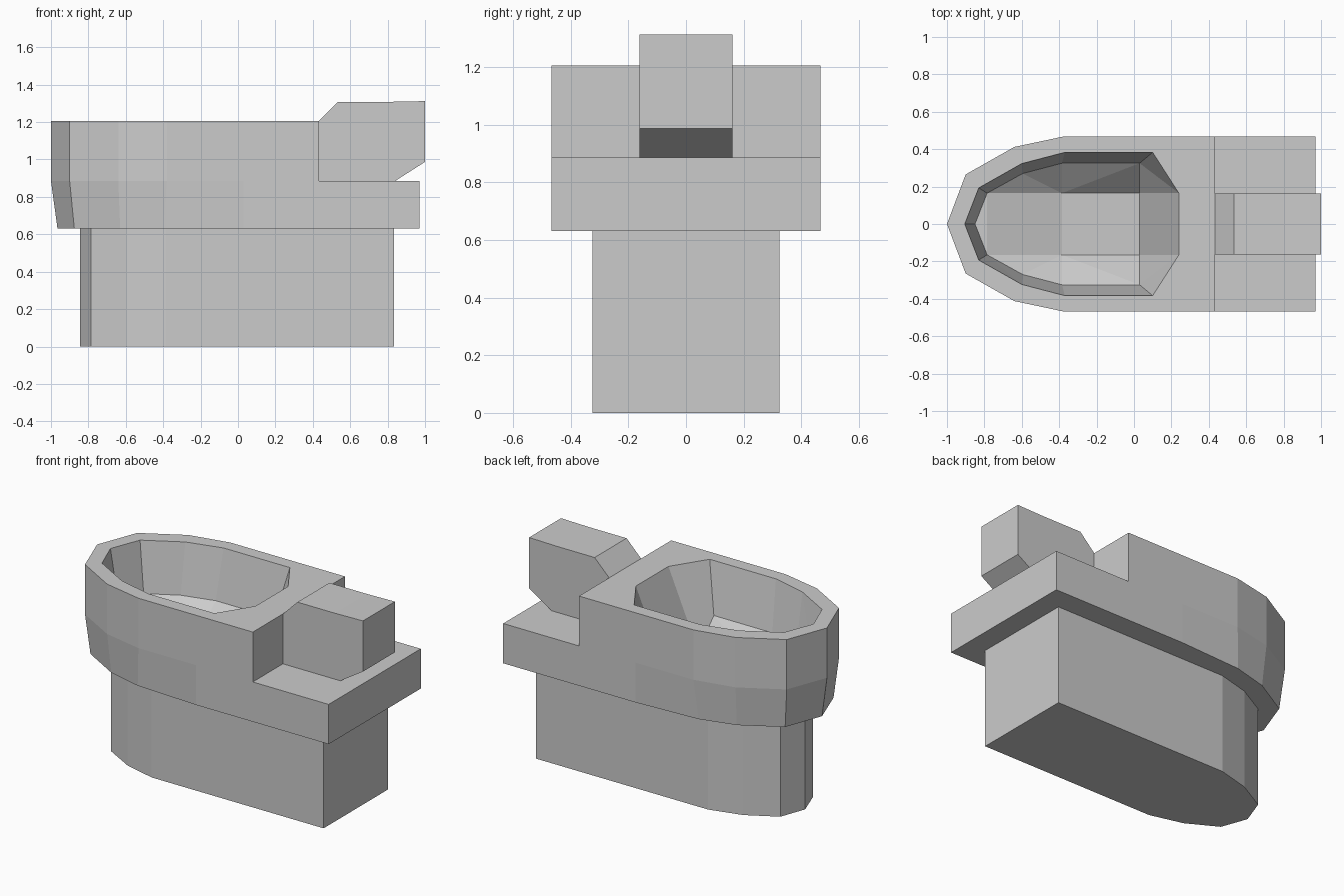
import bpy, bmesh

if "Cube" in bpy.data.objects:
    bpy.data.objects.remove(bpy.data.objects["Cube"])


def finish(bm, name):
    bmesh.ops.recalc_face_normals(bm, faces=bm.faces[:])
    mesh = bpy.data.meshes.new(name)
    bm.to_mesh(mesh)
    bm.free()
    obj = bpy.data.objects.new(name, mesh)
    bpy.context.collection.objects.link(obj)
    return obj


def mirrored(half):
    """Half outline starting at the front tip -> full closed loop."""
    return half + [(x, -y, z) for x, y, z in reversed(half[1:])]


def at(z, half):
    return [(x, y, z) for x, y in half]


def loft(halves, cap_end=True):
    bm = bmesh.new()
    rings = [[bm.verts.new(p) for p in mirrored(h)] for h in halves]
    for a, b in zip(rings, rings[1:]):
        n = len(a)
        for i in range(n):
            j = (i + 1) % n
            bm.faces.new((a[i], a[j], b[j], b[i]))
    bm.faces.new(rings[0])
    if cap_end:
        bm.faces.new(rings[-1])
    return bm, rings


def prism(name, profile, half_width):
    """Side profile in x/z, extruded across y."""
    bm = bmesh.new()
    face = bm.faces.new([bm.verts.new((x, -half_width, z)) for x, z in profile])
    new = bmesh.ops.extrude_face_region(bm, geom=[face])["geom"]
    verts = [v for v in new if isinstance(v, bmesh.types.BMVert)]
    bmesh.ops.translate(bm, verts=verts, vec=(0, 2 * half_width, 0))
    return finish(bm, name)


def cut(obj, cutter):
    mod = obj.modifiers.new("cut", "BOOLEAN")
    mod.operation, mod.solver, mod.object = "DIFFERENCE", "EXACT", cutter
    bpy.context.view_layer.objects.active = obj
    bpy.ops.object.modifier_apply(modifier=mod.name)
    bpy.data.objects.remove(cutter)


# Pedestal
foot = [(-.845, 0), (-.785, .165), (-.595, .27), (-.385, .325), (.835, .325)]
finish(loft([at(0, foot), at(.63, foot)])[0], "pedestal")

# Bowl body: tapered lower front, straight upper wall
low = [(-.965, 0), (-.875, .245), (-.63, .385), (-.4, .445), (.03, .467), (.97, .467)]
rim = [(-1, 0), (-.9, .265), (-.64, .412), (-.38, .467), (.03, .467), (.97, .467)]
body = finish(loft([at(.63, low), at(.885, rim), at(1.205, rim)])[0], "bowl_body")

# Rear ledge step
cut(body, prism("ledge_cutter", [(.432, .885), (1.2, .885), (1.2, 1.4), (.432, 1.4)], .7))

# Basin hollow with sloped floor
mouth = [(-.905, 0), (-.83, .193), (-.6, .323), (-.37, .383), (.1, .383), (.24, .165)]
floor = at(.885, [(-.85, 0), (-.785, .165), (-.595, .27), (-.385, .325), (.03, .325)])
floor.append((.03, .165, .72))
bm, rings = loft([at(1.3, mouth), at(1.205, mouth), floor], cap_end=False)
f = rings[-1]
n = len(f)
c = [bm.verts.new((-.385, s * .165, .75)) for s in (1, -1)]
for k, i in ((0, lambda i: i), (1, lambda i: (n - i) % n)):
    bm.faces.new((f[i(1)], f[i(2)], f[i(3)], c[k]))
    bm.faces.new((c[k], f[i(3)], f[i(4)], f[i(5)]))
bm.faces.new((f[0], f[1], f[-1]))
bm.faces.new((f[1], c[0], c[1], f[-1]))
bm.faces.new((c[0], f[5], f[6], c[1]))
bmesh.ops.triangulate(bm, faces=bm.faces[:])
cut(body, finish(bm, "basin_cutter"))

# Rear tank block
prism("rear_tank", [(.432, .885), (.84, .885), (1, .987), (1, 1.312),
                    (.8, 1.308), (.535, 1.308), (.432, 1.205)], .162)
